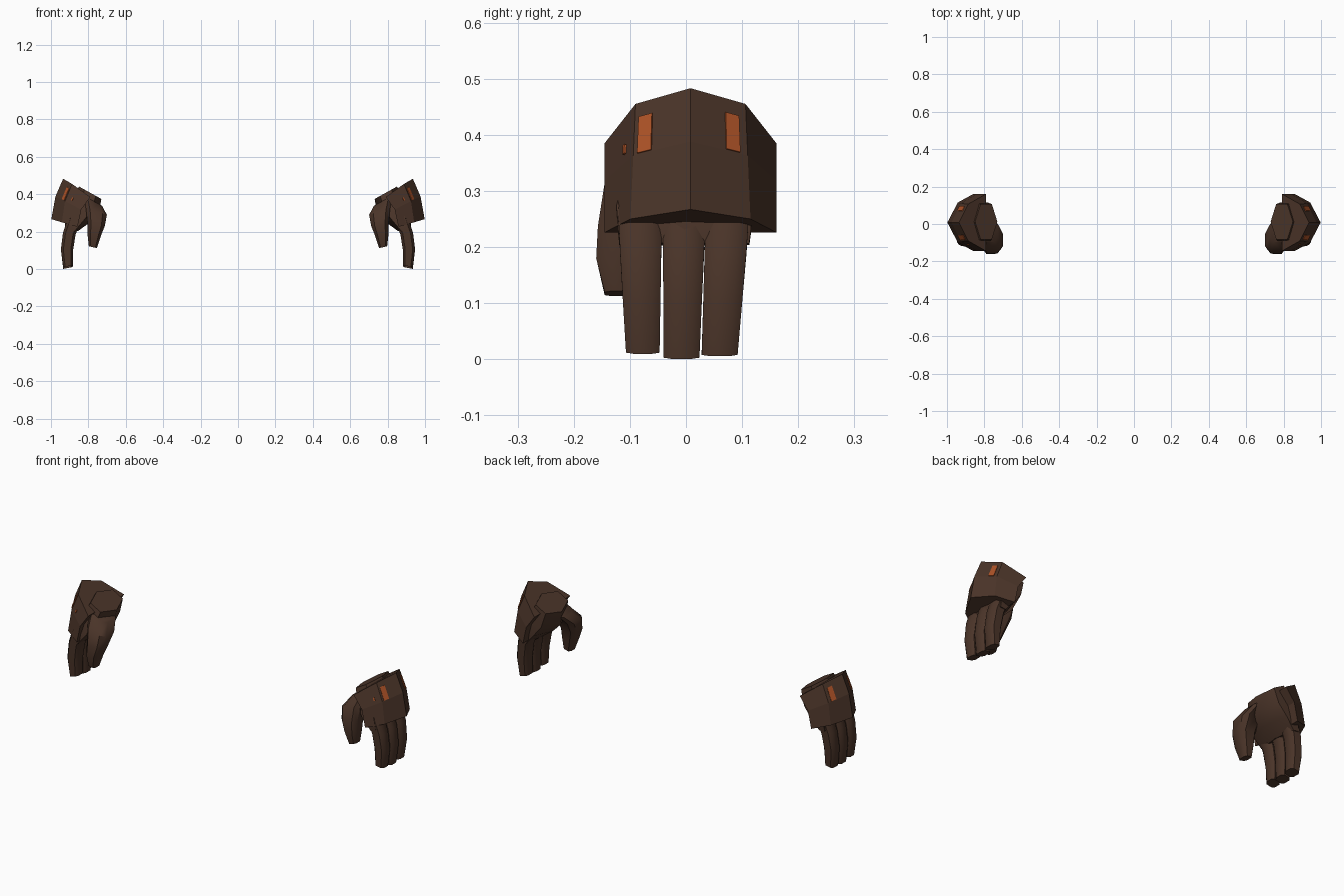
import bpy, bmesh, math
from mathutils import Vector

if "Cube" in bpy.data.objects:
    bpy.data.objects.remove(bpy.data.objects["Cube"])


def material(name, rgb):
    m = bpy.data.materials.new(name)
    m.diffuse_color = (*rgb, 1)
    m.use_nodes = True
    m.node_tree.nodes["Principled BSDF"].inputs["Base Color"].default_value = m.diffuse_color
    return m


BROWN = material("dark brown leather", (0.07, 0.035, 0.022))
ORANGE = material("burnt orange", (0.42, 0.085, 0.02))

# unit cross-sections: u runs through the thickness, w along y
HEX = [(1, 0), (.5, 1), (-.5, 1), (-1, 0), (-.5, -1), (.5, -1)]
ROUND = [(1, .55), (.6, 1), (-.6, 1), (-1, .55), (-1, -.55), (-.6, -1), (.6, -1), (1, -.55)]


def add_object(name, verts, faces, mat, smooth=False, fix=True):
    """Make the right-hand part and mirror it to the left hand."""
    me = bpy.data.meshes.new(name)
    me.from_pydata([tuple(v) for v in verts], [], faces)
    if fix:
        bm = bmesh.new()
        bm.from_mesh(me)
        bmesh.ops.recalc_face_normals(bm, faces=bm.faces)
        bm.to_mesh(me)
        bm.free()
    me.materials.append(mat)
    ob = bpy.data.objects.new(name, me)
    bpy.context.collection.objects.link(ob)
    if smooth:
        bpy.ops.object.select_all(action='DESELECT')
        ob.select_set(True)
        bpy.context.view_layer.objects.active = ob
        bpy.ops.object.shade_smooth_by_angle(angle=math.radians(40))
    ob.modifiers.new("Mirror", 'MIRROR').use_mirror_merge = False
    return ob


def loft(name, section, rings):
    """rings: (x, y, z, half thickness, half width, tilt in degrees)"""
    n, verts, faces = len(section), [], []
    for x, y, z, hu, hw, tilt in rings:
        a = math.radians(tilt)
        for u, w in section:
            verts.append((x + u * hu * math.cos(a), y + w * hw, z + u * hu * math.sin(a)))
    for r in range(len(rings) - 1):
        for i in range(n):
            j = (i + 1) % n
            faces.append((r * n + i, r * n + j, (r + 1) * n + j, (r + 1) * n + i))
    faces.append(tuple(range(n)))
    faces.append(tuple(range((len(rings) - 1) * n, len(rings) * n)))
    return add_object(name, verts, faces, BROWN, smooth=True)


# palm from wrist to knuckles
loft("palm", HEX, [(.790, .012, .408, .068, .095, 29),
                   (.822, .005, .330, .085, .110, 22),
                   (.862, -.002, .265, .070, .122, 14),
                   (.889, -.003, .205, .032, .116, 5)])

# thumb
loft("thumb", ROUND, [(.775, -.035, .365, .055, .060, 29),
                      (.757, -.085, .305, .058, .060, 15),
                      (.758, -.110, .235, .046, .047, 5),
                      (.768, -.118, .180, .036, .042, 0),
                      (.776, -.117, .117, .022, .028, 12)])

# three fingers: y at knuckle, y at tip, half widths, tip height
for name, y0, y1, w0, w1, zt in [("front_finger", -.082, -.077, .039, .030, .015),
                                 ("middle_finger", -.003, -.008, .038, .032, .006),
                                 ("back_finger", .074, .060, .039, .032, .011)]:
    loft(name, ROUND, [(.880 + dx, y0 + (y1 - y0) * t, z, hu, w0 + (w1 - w0) * t, tilt)
                       for dx, t, z, hu, tilt in [(-.005, 0, .265, .036, 15),
                                                  (.022, .25, .190, .034, 8),
                                                  (.034, .6, .105, .033, 0),
                                                  (.029, 1, zt, .026, -12)]])

# cuff: half-octagon rows (end, side, centre), reflected front to back
YC = .008
ROWS = [[(.790, .153, .385), (.887, .098, .455), (.935, 0, .483)],
        [(.838, .153, .318), (.925, .102, .363), (.976, 0, .388)],
        [(.858, .153, .226), (.942, .107, .250), (.998, 0, .267)]]
grid = []
for end, side, mid in ROWS:
    row = [(p, s) for p, s in ((end, -1), (side, -1), (mid, 1), (side, 1), (end, 1))]
    grid.append([Vector((p[0], YC + s * p[1], p[2])) for p, s in row])
cuff_faces = [(r * 5 + i, r * 5 + 5 + i, r * 5 + 6 + i, r * 5 + 1 + i)
              for r in range(2) for i in range(4)]
cuff_faces += [(0, 4, 9, 5), (5, 9, 14, 10), (0, 1, 2, 3, 4), (10, 11, 12, 13, 14)]
add_object("cuff", [v for row in grid for v in row], cuff_faces, BROWN)


# orange marks: thin plates just above the upper cuff panels
def mark(name, col, t0, t1, v0, v1):
    a, b, c, d = grid[0][col], grid[0][col + 1], grid[1][col], grid[1][col + 1]
    normal = (c - a).cross(b - a).normalized()
    pts = [a.lerp(b, t).lerp(c.lerp(d, t), v) + normal * .003
           for t, v in ((t0, v0), (t0, v1), (t1, v1), (t1, v0))]
    base = [p - normal * .006 for p in pts]
    faces = [(0, 1, 2, 3), (4, 5, 6, 7)] + [(i, (i + 1) % 4, (i + 1) % 4 + 4, i + 4) for i in range(4)]
    add_object(name, pts + base, faces, ORANGE)


mark("front_stripe", 1, .08, .32, .28, .98)
mark("back_stripe", 2, .62, .86, .28, .98)
mark("front_dot", 0, .66, .72, .62, .80)
